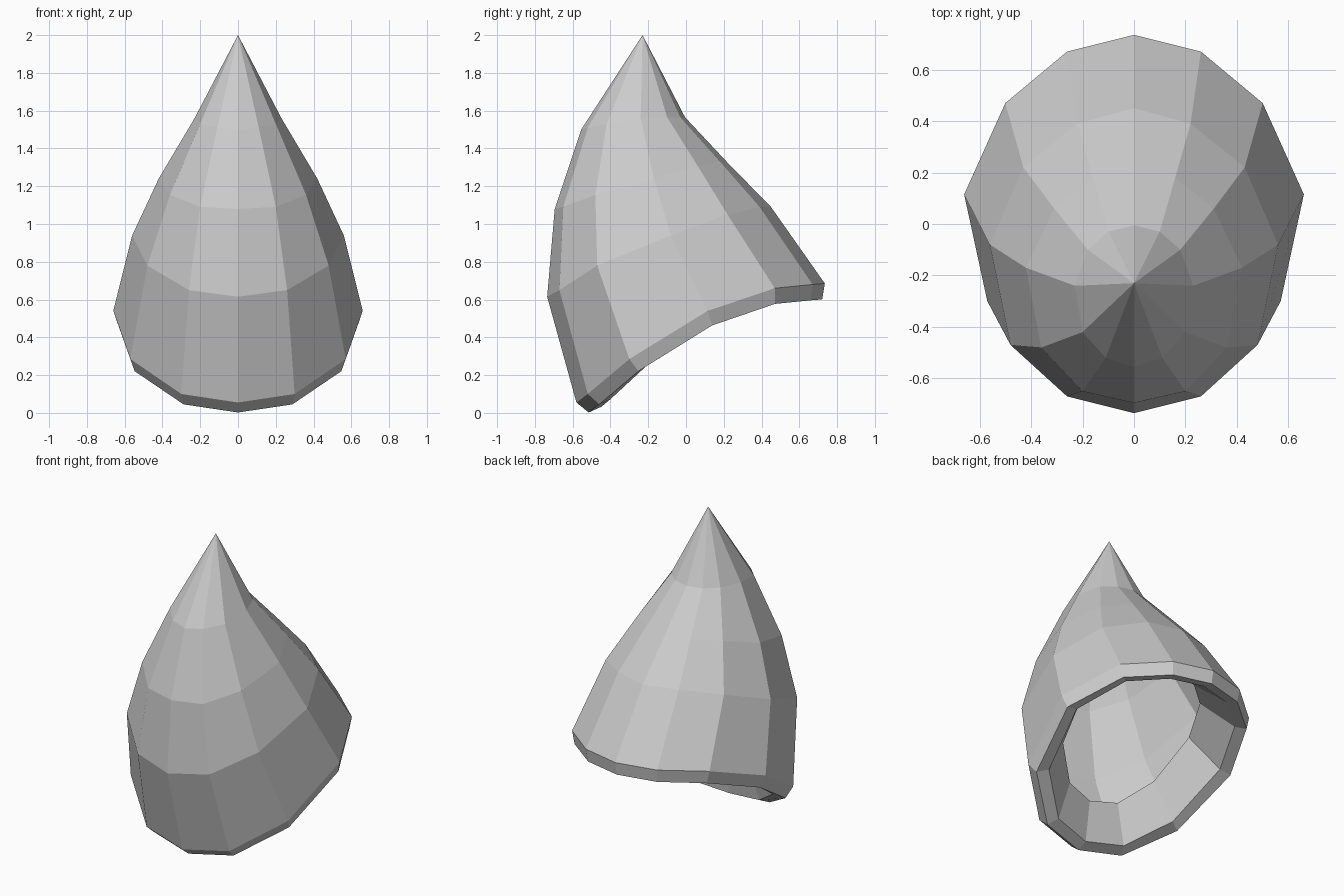
import bpy
import bmesh

default_cube = bpy.data.objects.get("Cube")
if default_cube:
    bpy.data.objects.remove(default_cube, do_unlink=True)


def make_material(name, color):
    material = bpy.data.materials.new(name)
    material.use_nodes = True
    material.diffuse_color = color
    bsdf = material.node_tree.nodes["Principled BSDF"]
    bsdf.inputs["Base Color"].default_value = color
    bsdf.inputs["Roughness"].default_value = 0.8
    return material


def mirrored(half_ring):
    """Complete a front-to-back half section across the x = 0 plane."""
    other_side = [(-x, y, z) for x, y, z in half_ring[-2:0:-1]]
    return half_ring + other_side


def adjusted(half_ring, scale, offset):
    """Scale and shift a section along each axis."""
    return [tuple(value * factor + shift
                  for value, factor, shift in zip(point, scale, offset))
            for point in half_ring]


# Half sections of the outer shell, each running from front to back
rim = [(0, -.58, .055), (.3, -.52, .1), (.57, -.3, .285), (.66, .115, .54),
       (.5, .47, .66), (.26, .67, .68), (0, .735, .685)]
belly = [(0, -.735, .615), (.26, -.67, .65), (.48, -.47, .78), (.56, -.08, .94),
         (.43, .22, 1.05), (.22, .39, 1.09), (0, .45, 1.09)]
shoulder = [(0, -.695, 1.08), (.2, -.65, 1.09), (.36, -.48, 1.155),
            (.42, -.17, 1.24), (.31, .06, 1.31), (.16, .18, 1.33), (0, .22, 1.325)]
neck = [(0, -.555, 1.5), (.11, -.52, 1.51), (.2, -.42, 1.53), (.23, -.24, 1.56),
        (.18, -.1, 1.565), (.1, -.03, 1.565), (0, -.005, 1.565)]

# Lip turns under the rim and ends in a flange inside the hollow shell
lip_outer = adjusted(rim, (.96, .94, .95), (0, .03, -.05))
lip_inner = adjusted(lip_outer, (.88, .89, .97), (0, .01, .03))
flange_edge = adjusted(rim, (.62, .62, .82), (0, -.05, .25))

sections = [neck, shoulder, belly, rim, lip_outer, lip_inner, flange_edge]

# Bridge the sections into one faceted, hollow shell
bm = bmesh.new()
loops = [[bm.verts.new(point) for point in mirrored(section)] for section in sections]
tip = bm.verts.new((0, -.23, 2))
sides = len(loops[0])
for i in range(sides):
    j = (i + 1) % sides
    bm.faces.new((tip, loops[0][i], loops[0][j]))
    for upper, lower in zip(loops, loops[1:]):
        bm.faces.new((upper[i], lower[i], lower[j], upper[j]))

mesh = bpy.data.meshes.new("pointed_shell")
bm.to_mesh(mesh)
bm.free()

shell = bpy.data.objects.new("pointed_shell", mesh)
bpy.context.collection.objects.link(shell)
mesh.materials.append(make_material("light_grey", (.6, .6, .6, 1)))
